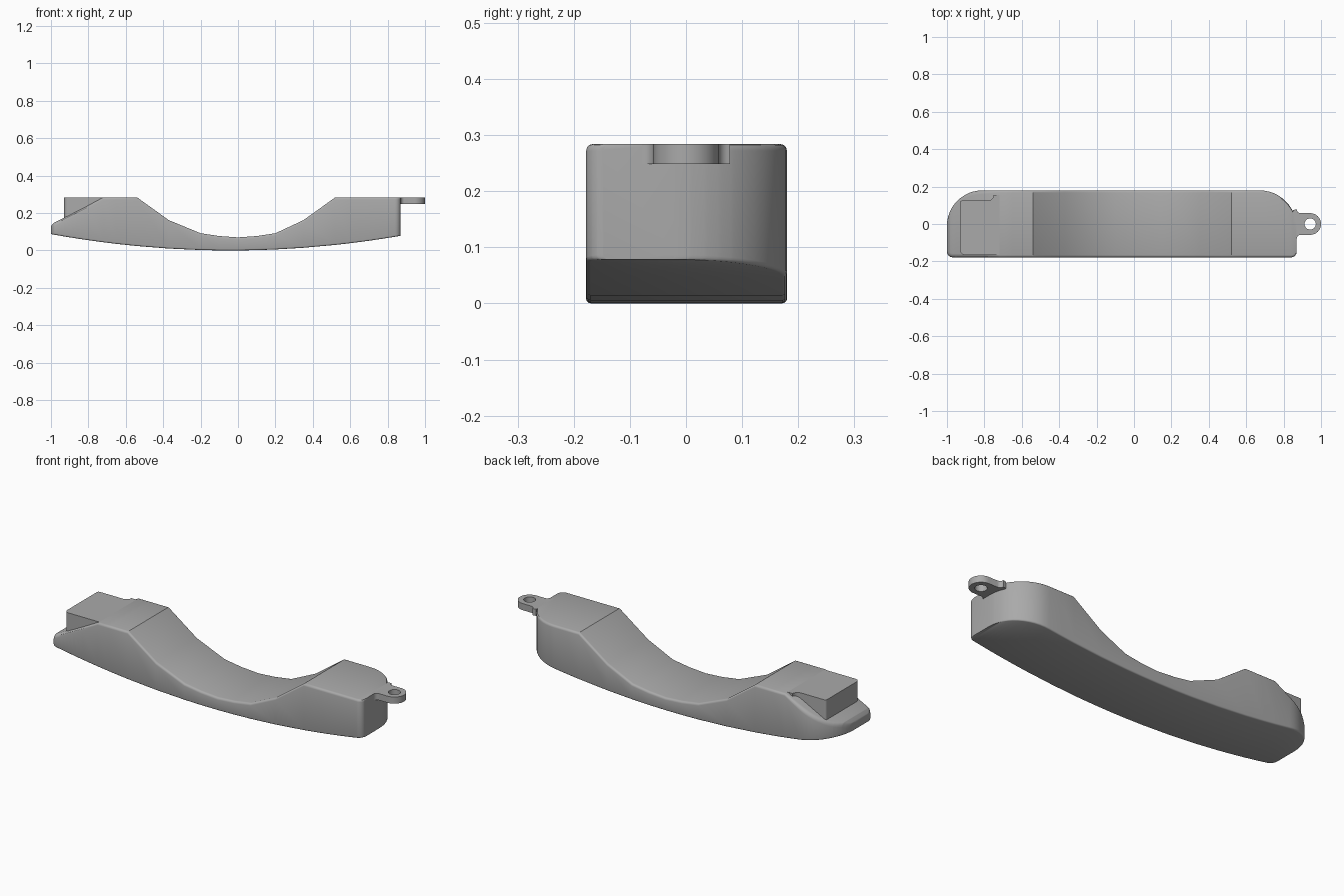
import bpy, bmesh
from math import sin, cos, pi, sqrt

if "Cube" in bpy.data.objects:
    bpy.data.objects.remove(bpy.data.objects["Cube"], do_unlink=True)

grey = bpy.data.materials.new("plain grey")
grey.use_nodes = True
COLOR = (0.4, 0.4, 0.4, 1)
grey.diffuse_color = COLOR
grey.node_tree.nodes["Principled BSDF"].inputs["Base Color"].default_value = COLOR

TOP = 0.284
LEFT, RIGHT = -1.0, 0.87
FRONT, BACK = -0.178, 0.18
END = 0.03

# Top edge of the side profile: sloped lip, flat, hollow saddle, flat
PROFILE = [(LEFT, 0.13), (-0.985, 0.148), (-0.96, 0.16), (-0.72, TOP), (-0.54, TOP),
           (-0.37, 0.162), (-0.2, 0.092), (-0.1, 0.077), (0, 0.07), (0.1, 0.077),
           (0.2, 0.092), (0.35, 0.162), (0.52, TOP), (RIGHT, TOP)]


def top_z(x):
    for (xa, za), (xb, zb) in zip(PROFILE, PROFILE[1:]):
        if x <= xb:
            return za + (zb - za) * (x - xa) / (xb - xa)
    return TOP


def inset(x, r_left, r_right):
    """How far a rounded plan corner pulls the side wall in at x."""
    for r, d in ((r_left, x - LEFT), (r_right, RIGHT - x)):
        if d < r:
            return r - sqrt(max(0, r * r - (r - d) ** 2))
    return 0


def section(x):
    """Rounded rectangular slice of the body at x."""
    ya, yb = FRONT + inset(x, END, END), BACK - inset(x, 0.19, 0.2)
    za, zb = 0.095 * (x + 0.04) ** 2, top_z(x)
    rt, rb = (0.02 if x < -0.75 else 0.012), 0.008
    pts = []
    for y, z, r, sy, sz, start in ((ya, za, rb, 1, 1, pi), (yb, za, rb, -1, 1, 1.5 * pi),
                                   (yb, zb, rt, -1, -1, 0), (ya, zb, rt, 1, -1, pi / 2)):
        for i in range(4):
            a = start + i * pi / 6
            pts.append((x, y + sy * r + r * cos(a), z + sz * r + r * sin(a)))
    return pts


def finish(obj, angle=0.55):
    bpy.ops.object.select_all(action='DESELECT')
    obj.select_set(True)
    bpy.context.view_layer.objects.active = obj
    if obj.type == 'CURVE':
        bpy.ops.object.convert(target='MESH')
        obj = bpy.context.object
    obj.data.materials.clear()
    obj.data.materials.append(grey)
    bpy.ops.object.shade_smooth_by_angle(angle=angle)


# Body: slices lofted along x
stations = {x for x, z in PROFILE} | {-0.65, 0.6}
for i in range(13):
    c = 1 - cos(i * pi / 24)
    stations |= {LEFT + 0.19 * c, RIGHT - 0.2 * c}
    if i % 3 == 0:
        stations |= {LEFT + END * c, RIGHT - END * c}
stations = sorted({round(x, 4) for x in stations})

bm = bmesh.new()
rings = [[bm.verts.new(p) for p in section(x)] for x in stations]
n = len(rings[0])
for a, b in zip(rings, rings[1:]):
    for i in range(n):
        j = (i + 1) % n
        bm.faces.new((a[i], a[j], b[j], b[i]))
bm.faces.new(rings[0])
bm.faces.new(rings[-1])
bmesh.ops.recalc_face_normals(bm, faces=bm.faces)
mesh = bpy.data.meshes.new("body")
bm.to_mesh(mesh)
bm.free()
body = bpy.data.objects.new("body", mesh)
bpy.context.collection.objects.link(body)
finish(body)


def plate(name, loops, z0, z1):
    """Flat outline, with optional holes, extruded from z0 to z1."""
    curve = bpy.data.curves.new(name, 'CURVE')
    curve.dimensions = '2D'
    curve.fill_mode = 'BOTH'
    curve.extrude = (z1 - z0) / 2
    for loop in loops:
        s = curve.splines.new('POLY')
        s.points.add(len(loop) - 1)
        for p, (x, y) in zip(s.points, loop):
            p.co = (x, y, 0, 1)
        s.use_cyclic_u = True
    obj = bpy.data.objects.new(name, curve)
    obj.location.z = (z0 + z1) / 2
    bpy.context.collection.objects.link(obj)
    finish(obj)


def arc(cx, cy, r, a0, a1, steps):
    return [(cx + r * cos(a0 + (a1 - a0) * i / steps), cy + r * sin(a0 + (a1 - a0) * i / steps))
            for i in range(steps + 1)]


# Raised block above the sloped lip, flared where it meets the flat
block = (arc(-0.905, -0.14, 0.025, pi, 1.5 * pi, 5) + [(-0.72, -0.165), (-0.72, 0.155)]
         + arc(-0.78, 0.155, 0.03, 0, -pi / 2, 5) + arc(-0.92, 0.115, 0.01, pi / 2, pi, 3))
plate("raised_block", [block], 0.1, TOP)

# Tab with a round hole, filleted into the end wall
tab = ([(0.85, 0.075)] + arc(0.89, 0.078, 0.02, pi, 1.5 * pi, 5)
       + arc(0.942, 0, 0.058, pi / 2, -pi / 2, 20)
       + arc(0.89, -0.078, 0.02, pi / 2, pi, 5) + [(0.85, -0.075)])
hole = arc(0.942, 0, 0.03, 0, 2 * pi * 23 / 24, 23)
plate("hanging_tab", [tab, hole], 0.248, TOP)
